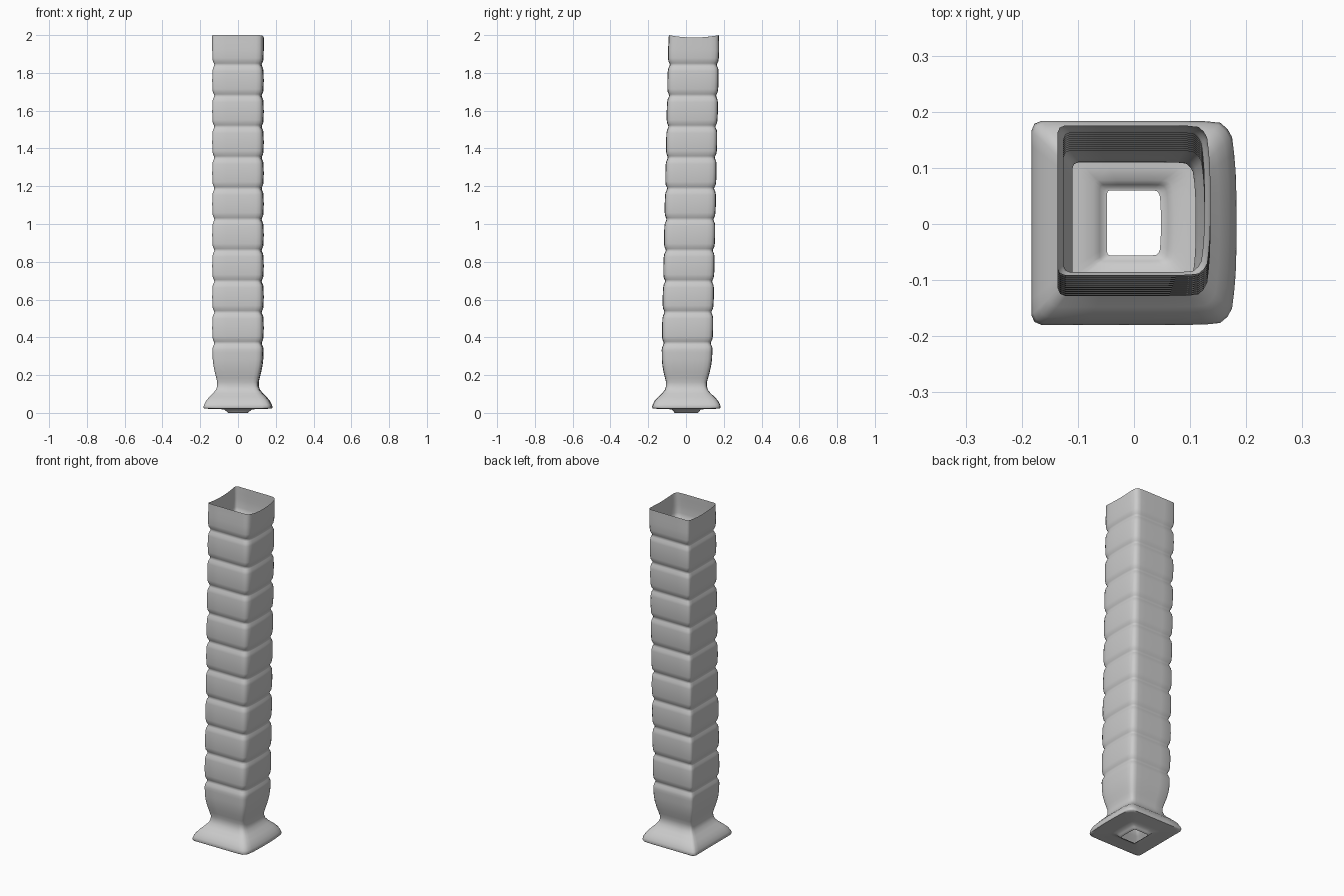
import bpy, bmesh

if "Cube" in bpy.data.objects:
    bpy.data.objects.remove(bpy.data.objects["Cube"])

# Half of the unit cross-section: crisp left corners, softer bowed right side
HALF = [(-1, 0), (-1, .25), (-1, .5), (-1, .75), (-1, .9), (-.97, .97), (-.9, 1),
        (-.45, 1), (0, 1), (.45, 1), (.7, .995), (.84, .98), (.91, .92), (.955, .84),
        (.975, .68), (.99, .5), (.998, .25), (1, 0)]
SECTION = HALF + [(x, -y) for x, y in reversed(HALF[1:-1])]

# Foot and neck profile: (half width x, half width y, z), from the bottom hole out and up
profile = [(.048, .058, .0), (.054, .063, .001), (.061, .068, .008), (.072, .076, .017),
           (.10, .10, .021), (.165, .163, .022), (.180, .179, .024), (.183, .182, .031),
           (.179, .178, .045), (.169, .168, .064), (.152, .150, .084), (.133, .129, .103),
           (.117, .114, .122), (.110, .108, .142), (.110, .108, .162), (.115, .114, .185),
           (.123, .122, .215), (.130, .129, .25), (.134, .133, .285), (.135, .134, .32)]

# Ribbed shaft: one shallow groove between each pair of segments
for i in range(10):
    g = .37 + i * .1637
    for dz, w in [(-.035, .1355), (-.02, .133), (-.008, .1275), (0, .1255),
                  (.008, .128), (.018, .133), (.035, .1355), (.08, .1365)]:
        profile.append((w, w - .001, g + dz))
profile += [(.1365, .134, 1.96), (.1365, .133, 2.0)]


def lean(z):
    """Backward drift of the shaft centre with height."""
    return .002 + .04 * max(0, z - .15) / 1.85


bm = bmesh.new()
rings = []
for a, b, z in profile:
    ring = []
    for u, v in SECTION:
        # side edges of the open rim dip slightly in the middle
        dip = .013 * (1 - v * v) if z > 1.95 else 0
        ring.append(bm.verts.new((a * u, b * v + lean(z), z - dip)))
    rings.append(ring)
n = len(SECTION)
for r0, r1 in zip(rings, rings[1:]):
    for i in range(n):
        j = (i + 1) % n
        bm.faces.new((r0[i], r0[j], r1[j], r1[i]))
bmesh.ops.recalc_face_normals(bm, faces=bm.faces)
# make sure the shell faces outward
face = max(bm.faces, key=lambda f: f.calc_center_median().x)
if face.normal.x < 0:
    bmesh.ops.reverse_faces(bm, faces=bm.faces)

mesh = bpy.data.meshes.new("ribbed_column")
bm.to_mesh(mesh)
bm.free()
column = bpy.data.objects.new("ribbed_column", mesh)
bpy.context.collection.objects.link(column)
bpy.context.view_layer.objects.active = column
column.select_set(True)
bpy.ops.object.shade_smooth_by_angle(angle=1.0)
